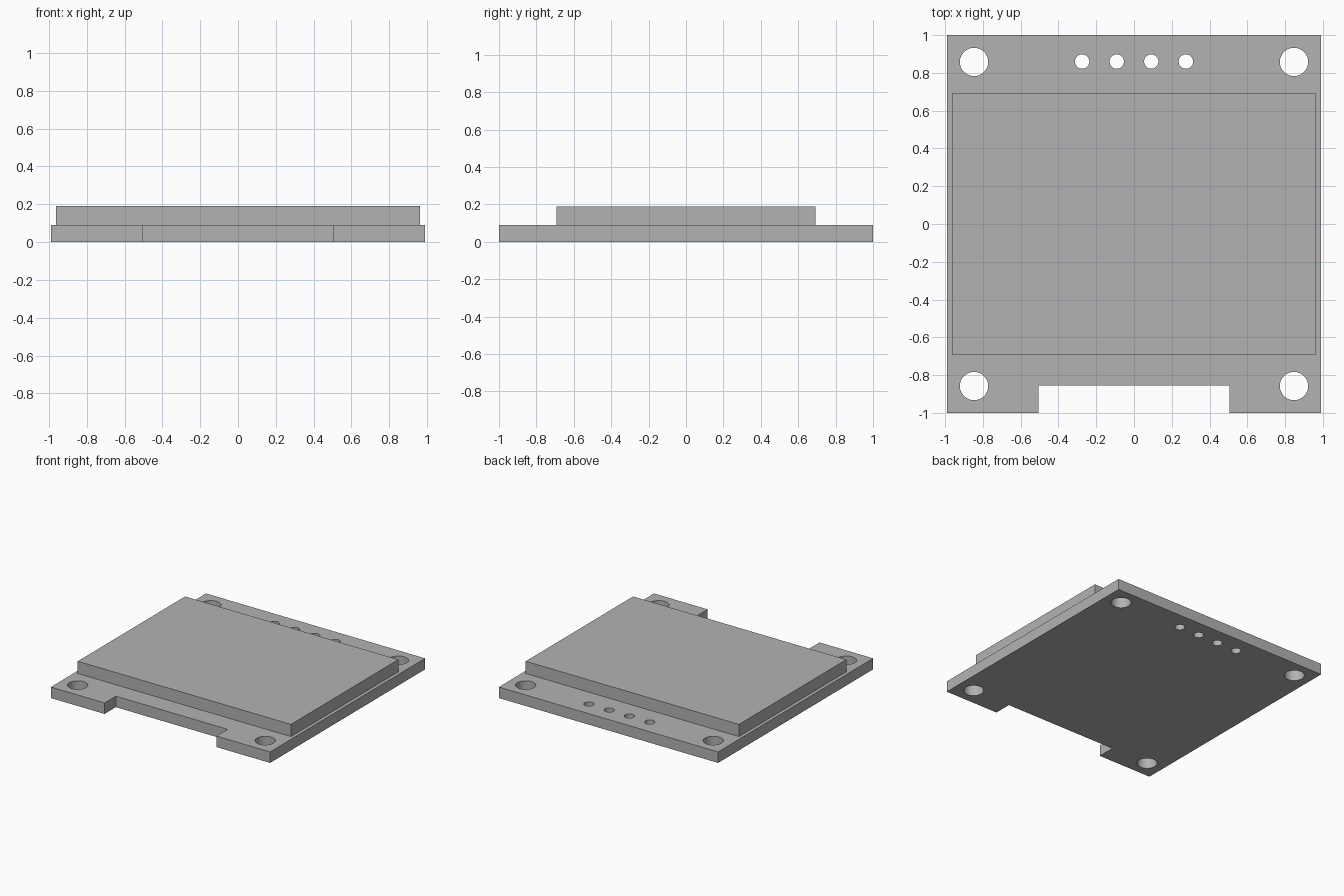
import bpy

if "Cube" in bpy.data.objects:
    bpy.data.objects.remove(bpy.data.objects["Cube"], do_unlink=True)

BOARD_TOP, PANEL_TOP = 0.09, 0.19
HALF_X, HALF_Y = 0.99, 1.0

grey = bpy.data.materials.new("plain grey")
grey.use_nodes = True
colour = (0.45, 0.45, 0.45, 1)
grey.diffuse_color = colour
grey.node_tree.nodes["Principled BSDF"].inputs["Base Color"].default_value = colour


def box(name, x0, x1, y0, y1, z0, z1):
    centre = ((x0 + x1) / 2, (y0 + y1) / 2, (z0 + z1) / 2)
    bpy.ops.mesh.primitive_cube_add(size=1, location=centre)
    ob = bpy.context.object
    ob.name = name
    ob.scale = (x1 - x0, y1 - y0, z1 - z0)
    bpy.ops.object.transform_apply(location=False, rotation=False, scale=True)
    ob.data.materials.append(grey)
    return ob


def drill(name, x, y, radius):
    bpy.ops.mesh.primitive_cylinder_add(vertices=48, radius=radius, depth=0.4,
                                        location=(x, y, BOARD_TOP / 2))
    ob = bpy.context.object
    ob.name = name
    ob.data.materials.append(grey)
    return ob


# Circuit board
board = box("circuit_board", -HALF_X, HALF_X, -HALF_Y, HALF_Y, 0, BOARD_TOP)

# Front notch, corner mounting holes and the row of pin holes
cutters = [box("notch_cutter", -0.505, 0.505, -1.2, -0.855, -0.1, 0.2)]
for x in (-0.847, 0.847):
    for y in (-0.858, 0.858):
        cutters.append(drill("mounting_hole_cutter", x, y, 0.075))
for i in range(4):
    cutters.append(drill("pin_hole_cutter", (i - 1.5) * 0.183, 0.86, 0.038))

bpy.context.view_layer.objects.active = board
for cutter in cutters:
    cutter.hide_render = True
    mod = board.modifiers.new("cut", 'BOOLEAN')
    mod.operation = 'DIFFERENCE'
    mod.solver = 'EXACT'
    mod.object = cutter
    bpy.ops.object.modifier_apply(modifier=mod.name)
for cutter in cutters:
    bpy.data.objects.remove(cutter, do_unlink=True)

# Smooth hole walls with sharp rims
bpy.ops.object.select_all(action='DESELECT')
board.select_set(True)
bpy.ops.object.shade_smooth_by_angle()

# Display panel on top of the board
box("display_panel", -0.963, 0.963, -0.692, 0.692, BOARD_TOP, PANEL_TOP)
